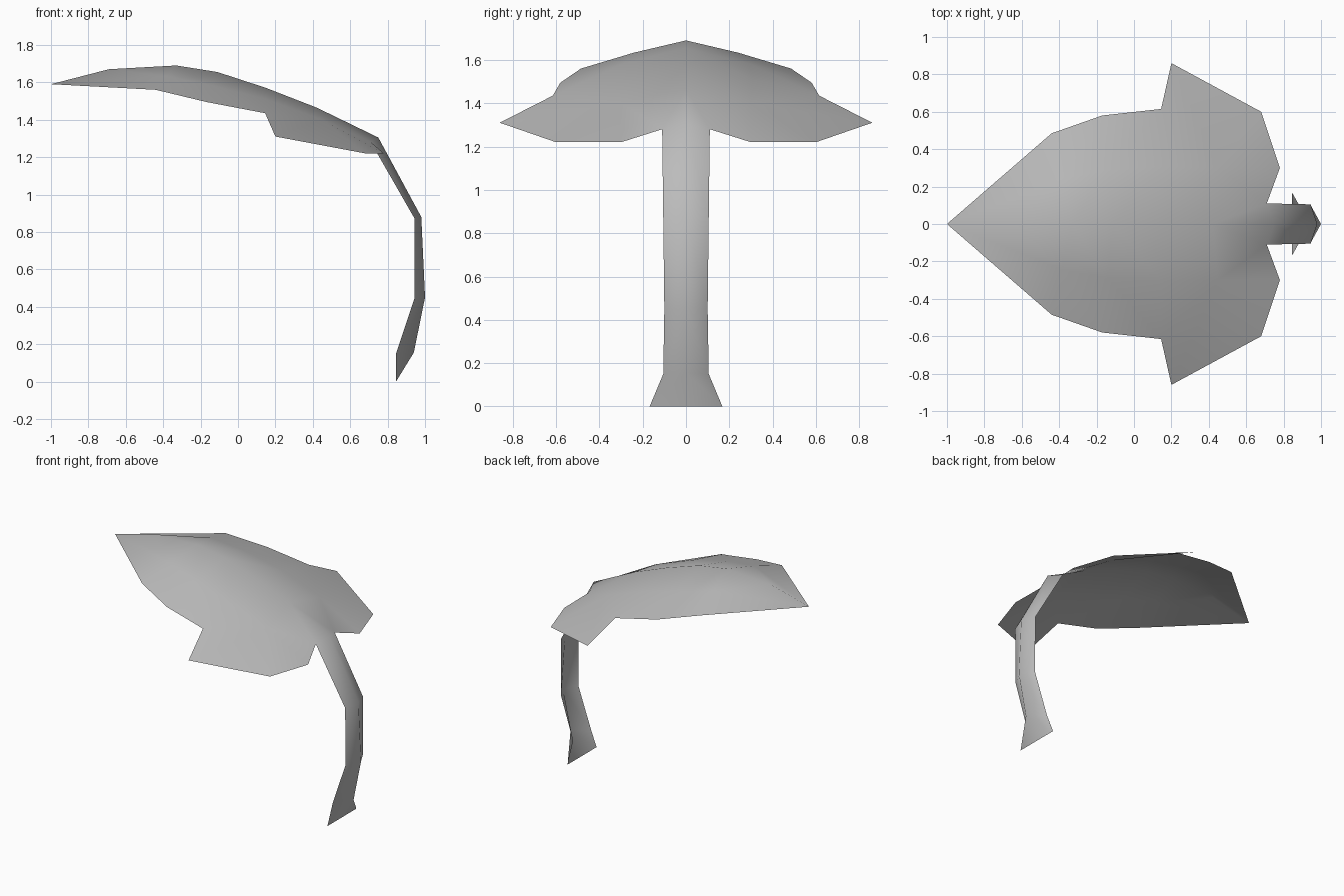
import bpy
from mathutils import Vector

cube = bpy.data.objects.get("Cube")
if cube:
    bpy.data.objects.remove(cube, do_unlink=True)

# Centre ridge (x, z), from the leaf tip down to the foot of the stalk
ridge = [(-1, 1.59), (-.69, 1.67), (-.33, 1.69), (-.11, 1.655), (.15, 1.57), (.42, 1.465),
         (.75, 1.305), (.98, .88), (1, .45), (.94, .155), (.845, 0)]
# Outer edge of the blade, the pointed back lobe, and the stalk
blade_edge = [(-.44, .485, 1.56), (-.17, .58, 1.495), (.145, .615, 1.435)]
lobe_edge = [(.2, .86, 1.31), (.68, .6, 1.22), (.78, .3, 1.22)]
stalk_edge = [(.71, .11, 1.28), (.945, .105, .87), (.945, .1, .45), (.845, .105, .15), (.845, .168, 0)]

verts, faces = [], []


def add(points):
    start = len(verts)
    verts.extend(Vector(p) for p in points)
    return list(range(start, len(verts)))


def strip(inner, outer):
    for i in range(len(inner) - 1):
        faces.append((inner[i], inner[i + 1], outer[i + 1], outer[i]))


S = add([(x, 0, z) for x, z in ridge])
E = add(blade_edge)
L = add(lobe_edge)
K = add(stalk_edge)
# Slightly swollen middle row between ridge and edge
M = add([(verts[s] + verts[e]) / 2 + Vector((0, 0, .008)) for s, e in zip(S[2:5], E)])
M += add([(.45, .3, 1.4)])

# Pointed tip
faces += [(S[0], S[1], M[0]), (S[1], S[2], M[0]), (S[0], M[0], E[0])]
# Blade
strip(S[2:6], M)
strip(M[:3], E)
# Back lobe fans out from the last middle point
rim = [M[2], E[2]] + L + [K[0]]
faces += [(M[3], b, a) for a, b in zip(rim, rim[1:])]
faces.append((S[5], S[6], K[0], M[3]))
# Folded stalk
strip(S[6:], K)

mesh = bpy.data.meshes.new("leaf")
mesh.from_pydata(verts, [], faces)
leaf = bpy.data.objects.new("leaf", mesh)
bpy.context.collection.objects.link(leaf)
mesh.shade_smooth()

# Other half
mirror = leaf.modifiers.new("other_half", 'MIRROR')
mirror.use_axis = (False, True, False)

grey = bpy.data.materials.new("leaf_grey")
grey.use_nodes = True
grey.diffuse_color = (.5, .5, .5, 1)
grey.node_tree.nodes["Principled BSDF"].inputs["Base Color"].default_value = (.5, .5, .5, 1)
mesh.materials.append(grey)
